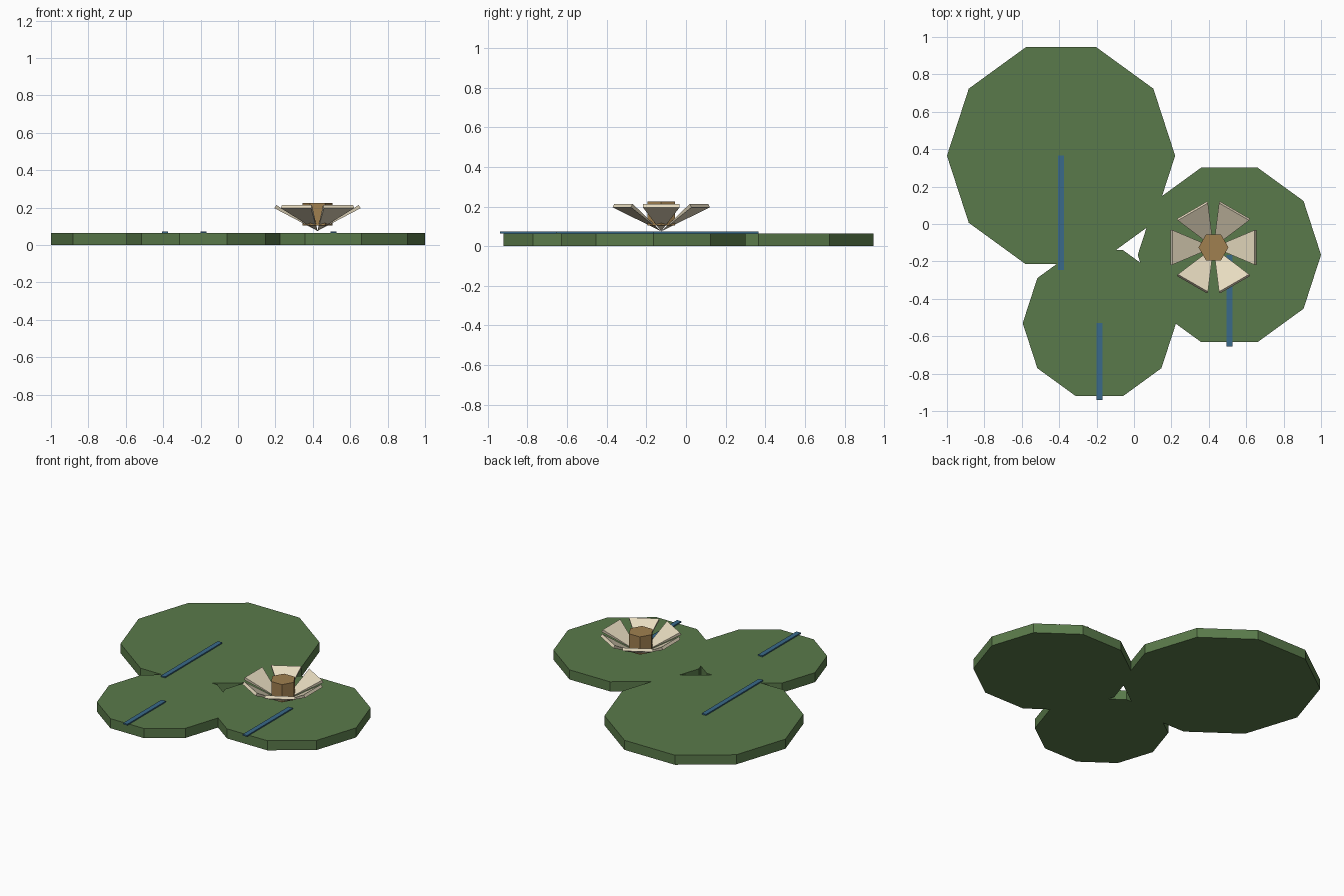
import bpy, bmesh, math
from mathutils import Matrix, Vector

if "Cube" in bpy.data.objects:
    bpy.data.objects.remove(bpy.data.objects["Cube"])


def material(name, rgb):
    m = bpy.data.materials.new(name)
    m.diffuse_color = (*rgb, 1)
    m.use_nodes = True
    m.node_tree.nodes["Principled BSDF"].inputs["Base Color"].default_value = m.diffuse_color
    return m


GREEN = material("leaf green", (0.102, 0.195, 0.069))
BLUE = material("water blue", (0.042, 0.144, 0.254))
CREAM = material("petal cream", (0.807, 0.716, 0.527))
BROWN = material("centre ochre", (0.352, 0.216, 0.080))


def add_object(name, bm, mat):
    bmesh.ops.recalc_face_normals(bm, faces=bm.faces)
    me = bpy.data.meshes.new(name)
    bm.to_mesh(me)
    bm.free()
    me.materials.append(mat)
    ob = bpy.data.objects.new(name, me)
    bpy.context.collection.objects.link(ob)
    return ob


def prism(name, sides, radius, x, y, z0, z1, mat):
    bm = bmesh.new()
    ring = [2 * math.pi * i / sides for i in range(sides)]
    base = bm.faces.new([bm.verts.new((x + radius * math.cos(a), y + radius * math.sin(a), z0))
                         for a in ring])
    ext = bmesh.ops.extrude_face_region(bm, geom=[base], use_keep_orig=True)
    top = [v for v in ext["geom"] if isinstance(v, bmesh.types.BMVert)]
    bmesh.ops.translate(bm, verts=top, vec=(0, 0, z1 - z0))
    return add_object(name, bm, mat)


def box(name, x0, x1, y0, y1, z0, z1, mat):
    bm = bmesh.new()
    bmesh.ops.create_cube(bm, size=1)
    bmesh.ops.scale(bm, verts=bm.verts, vec=(x1 - x0, y1 - y0, z1 - z0))
    bmesh.ops.translate(bm, verts=bm.verts,
                        vec=((x0 + x1) / 2, (y0 + y1) / 2, (z0 + z1) / 2))
    return add_object(name, bm, mat)


# Lily pads, each with a blue notch strip from its middle past its front rim
PAD_TOP = 0.065
for label, x, y, r in (("large", -0.39, 0.365, 0.61),
                       ("medium", 0.51, -0.165, 0.49),
                       ("small", -0.185, -0.53, 0.41)):
    prism(f"{label}_lily_pad", 10, r, x, y, 0, PAD_TOP, GREEN)
    box(f"{label}_pad_notch", x - 0.016, x + 0.016, y - r, y,
        PAD_TOP - 0.001, PAD_TOP + 0.008, BLUE)

# Flower petals: flattened pyramids fanning out from one low point
FX, FY, FZ = 0.425, -0.125, 0.075
HALF_WIDTH, HALF_THICK, LENGTH = 0.093, 0.01, 0.26
for i in range(6):
    bm = bmesh.new()
    tip = bm.verts.new((0, 0, 0))
    end = [bm.verts.new((LENGTH, sy * HALF_WIDTH, sz * HALF_THICK))
           for sy, sz in ((-1, -1), (1, -1), (1, 1), (-1, 1))]
    bm.faces.new(end)
    for a, b in zip(end, end[1:] + end[:1]):
        bm.faces.new((tip, a, b))
    pose = (Matrix.Translation(Vector((FX, FY, FZ)))
            @ Matrix.Rotation(i * math.pi / 3, 4, 'Z')
            @ Matrix.Rotation(-math.radians(30), 4, 'Y'))
    bmesh.ops.transform(bm, matrix=pose, verts=bm.verts)
    add_object(f"petal_{i + 1}", bm, CREAM)

# Flower centre
prism("flower_centre", 6, 0.08, FX, FY, 0.105, 0.225, BROWN)
